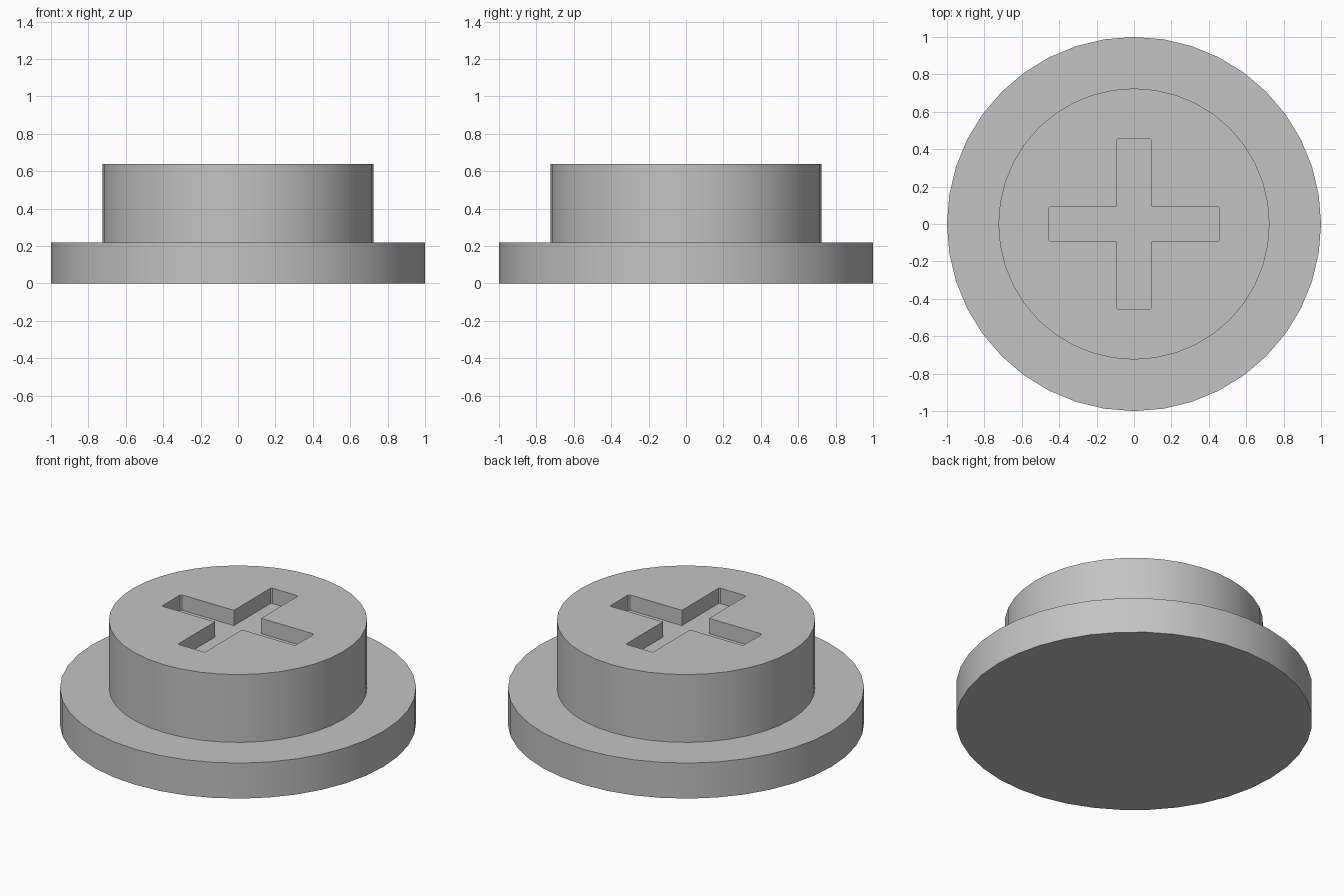
import bpy
import bmesh
from math import radians
from mathutils import Matrix, Vector

SIDES = 40
FLANGE_R, FLANGE_TOP = 1.0, 0.22
BOSS_R, BOSS_TOP = 0.725, 0.64
ARM_LENGTH, ARM_HALF, SLOT_DEPTH = 0.457, 0.093, 0.095

if "Cube" in bpy.data.objects:
    bpy.data.objects.remove(bpy.data.objects["Cube"])

grey = bpy.data.materials.new("plain grey")
grey.use_nodes = True
colour = (0.55, 0.55, 0.55, 1)
grey.diffuse_color = colour
grey.node_tree.nodes["Principled BSDF"].inputs["Base Color"].default_value = colour


def finish(bm, name):
    bmesh.ops.recalc_face_normals(bm, faces=bm.faces)
    mesh = bpy.data.meshes.new(name)
    bm.to_mesh(mesh)
    bm.free()
    mesh.materials.append(grey)
    obj = bpy.data.objects.new(name, mesh)
    bpy.context.collection.objects.link(obj)
    return obj


# Stepped body: disc outline, inset to the boss and raised
bm = bmesh.new()
bmesh.ops.create_circle(bm, cap_ends=True, segments=SIDES, radius=FLANGE_R)
base = bm.faces[:]


def raise_cap(face, height):
    new = bmesh.ops.extrude_face_region(bm, geom=[face], use_keep_orig=True)["geom"]
    cap = next(g for g in new if isinstance(g, bmesh.types.BMFace))
    bmesh.ops.translate(bm, verts=cap.verts, vec=(0, 0, height))
    return cap


cap = raise_cap(base[0], FLANGE_TOP)
inner = bmesh.ops.extrude_discrete_faces(bm, faces=[cap])["faces"][0]
ratio = BOSS_R / FLANGE_R
bmesh.ops.scale(bm, verts=inner.verts, vec=(ratio, ratio, 1))
top = bmesh.ops.extrude_discrete_faces(bm, faces=[inner])["faces"][0]
bmesh.ops.translate(bm, verts=top.verts, vec=(0, 0, BOSS_TOP - FLANGE_TOP))
body = finish(bm, "stepped_cap")

# Cross-shaped cutter: one arm outline turned four times
bm = bmesh.new()
chip = 0.008
arm = [(ARM_HALF, -ARM_HALF), (ARM_LENGTH - chip, -ARM_HALF),
       (ARM_LENGTH, chip - ARM_HALF), (ARM_LENGTH, ARM_HALF - chip),
       (ARM_LENGTH - chip, ARM_HALF)]
outline = []
for turn in range(4):
    spin = Matrix.Rotation(radians(90 * turn), 3, "Z")
    outline += [bm.verts.new(spin @ Vector((x, y, BOSS_TOP - SLOT_DEPTH))) for x, y in arm]
floor = bm.faces.new(outline)
raise_cap(floor, SLOT_DEPTH * 2)
cutter = finish(bm, "cross_cutter")
cutter.hide_render = True

# Cut the slot and apply
cut = body.modifiers.new("cross_slot", "BOOLEAN")
cut.operation = "DIFFERENCE"
cut.solver = "EXACT"
cut.object = cutter
bpy.context.view_layer.objects.active = body
body.select_set(True)
cutter.select_set(False)
bpy.ops.object.modifier_apply(modifier=cut.name)
bpy.data.objects.remove(cutter)
bpy.ops.object.shade_smooth_by_angle(angle=radians(30))
